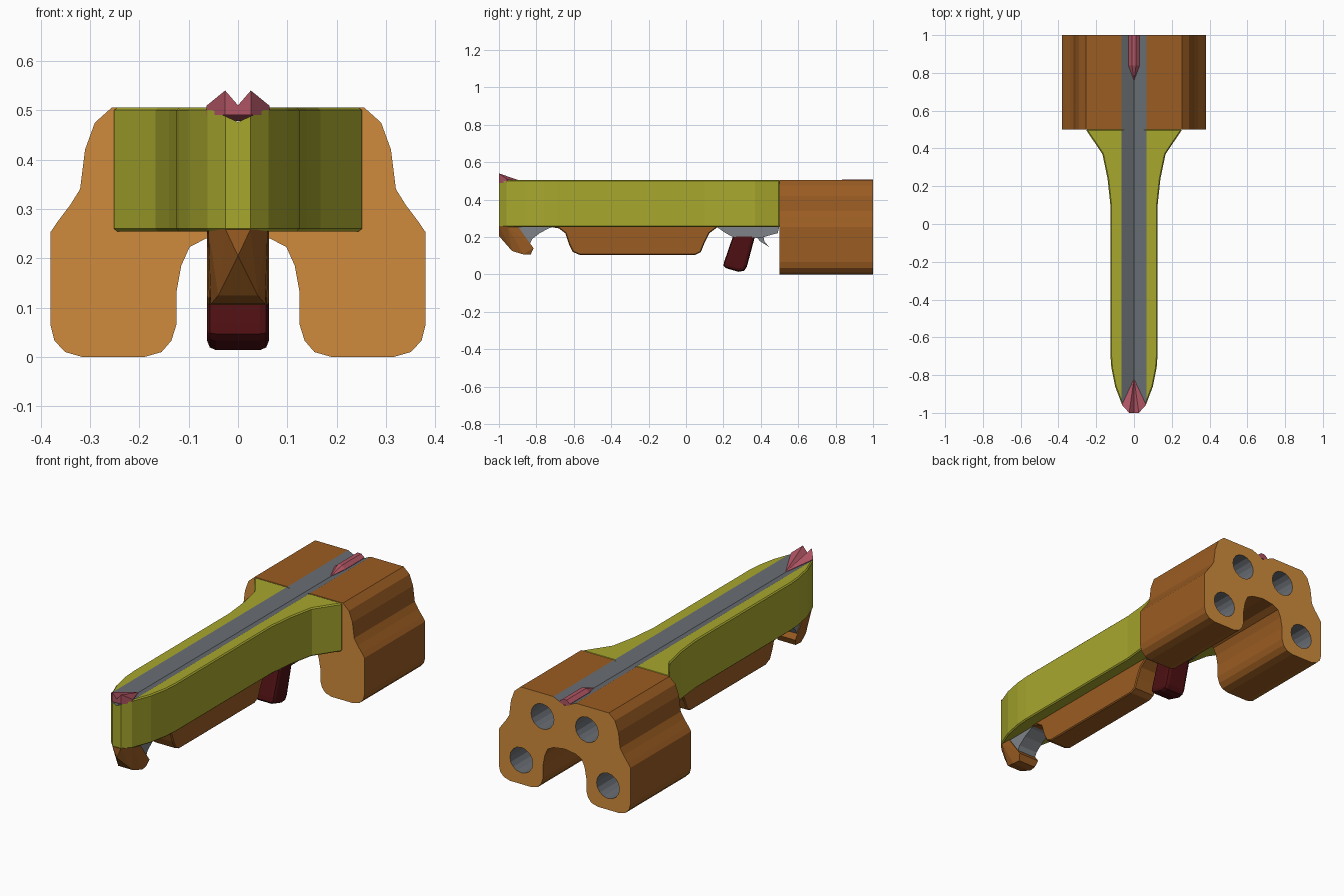
import bpy, bmesh, math
from mathutils import Vector

if "Cube" in bpy.data.objects:
    bpy.data.objects.remove(bpy.data.objects["Cube"])


def mat(name, rgb):
    m = bpy.data.materials.new(name)
    m.diffuse_color = (*rgb, 1)
    m.use_nodes = True
    m.node_tree.nodes["Principled BSDF"].inputs["Base Color"].default_value = m.diffuse_color
    return m


YELLOW = mat("olive yellow", (0.39, 0.39, 0.027))
BROWN = mat("brown", (0.323, 0.107, 0.016))
TAN = mat("light tan", (0.63, 0.26, 0.045))
GREY = mat("grey", (0.21, 0.225, 0.245))
DARK = mat("dark grey", (0.14, 0.155, 0.17))
PINK = mat("rose", (0.43, 0.09, 0.125))
RED = mat("dark red", (0.075, 0.005, 0.006))


def finish(name, bm, mats):
    bmesh.ops.recalc_face_normals(bm, faces=bm.faces)
    me = bpy.data.meshes.new(name)
    bm.to_mesh(me)
    bm.free()
    ob = bpy.data.objects.new(name, me)
    bpy.context.collection.objects.link(ob)
    for m in mats:
        me.materials.append(m)
    return ob


def apply_mod(ob, mod):
    bpy.context.view_layer.objects.active = ob
    bpy.ops.object.modifier_apply(modifier=mod.name)


def prism(name, pts, axis, lo, hi, mats, bevel=0, segments=1):
    """Extrude a 2D profile along one axis."""
    place = {"x": lambda p, d: (d, p[0], p[1]),
             "y": lambda p, d: (p[0], d, p[1]),
             "z": lambda p, d: (p[0], p[1], d)}[axis]
    bm = bmesh.new()
    a = [bm.verts.new(place(p, lo)) for p in pts]
    b = [bm.verts.new(place(p, hi)) for p in pts]
    bm.faces.new(a)
    bm.faces.new(b)
    for i in range(len(pts)):
        j = (i + 1) % len(pts)
        bm.faces.new((a[i], a[j], b[j], b[i]))
    ob = finish(name, bm, mats)
    if bevel:
        m = ob.modifiers.new("bevel", "BEVEL")
        m.width = bevel
        m.segments = segments
        m.limit_method = "ANGLE"
        m.angle_limit = math.radians(60)
        apply_mod(ob, m)
    return ob


def hull(name, pts, mats):
    """Convex solid from points mirrored across x."""
    bm = bmesh.new()
    full = {(s * x, y, z) for x, y, z in pts for s in (1, -1)}
    for p in sorted(full):
        bm.verts.new(p)
    res = bmesh.ops.convex_hull(bm, input=bm.verts)
    loose = [v for v in bm.verts if not v.link_faces]
    bmesh.ops.delete(bm, geom=loose, context="VERTS")
    bmesh.ops.dissolve_limit(bm, angle_limit=0.02, verts=bm.verts, edges=bm.edges)
    return finish(name, bm, mats)


def cut(ob, cutter):
    m = ob.modifiers.new("cut", "BOOLEAN")
    m.operation = "DIFFERENCE"
    m.solver = "EXACT"
    m.material_mode = "TRANSFER"
    m.object = cutter
    apply_mod(ob, m)


def mirrored(half):
    return half + [(-x, y) for x, y in reversed(half) if abs(x) > 1e-6]


# Main body: plan outline extruded upwards
body = prism("body", mirrored([
    (0.025, -1), (0.062, -0.96), (0.1, -0.86), (0.12, -0.76), (0.125, -0.69),
    (0.125, 0.1), (0.14, 0.24), (0.167, 0.37), (0.255, 0.5)]),
    "z", 0.254, 0.506, [YELLOW], 0.006)

# Rear barrel block: arched section with light end faces
block = prism("barrel_block", mirrored([
    (0, 0.25), (0.065, 0.24), (0.098, 0.223), (0.115, 0.185), (0.125, 0.13),
    (0.125, 0.065), (0.135, 0.033), (0.155, 0.01), (0.19, 0), (0.315, 0),
    (0.35, 0.01), (0.372, 0.033), (0.38, 0.065), (0.38, 0.253), (0.365, 0.275),
    (0.34, 0.308), (0.32, 0.34), (0.31, 0.42), (0.29, 0.475), (0.255, 0.506),
    (0, 0.506)]), "y", 0.5, 1, [BROWN, TAN])
for f in block.data.polygons:
    f.material_index = 1 if abs(f.normal.y) > 0.9 else 0

# Grey V groove along the top of body and block
groove = prism("groove_cutter", [(0.065, 0.506), (0.065, 0.53), (-0.065, 0.53),
               (-0.065, 0.506), (0, 0.476)], "y", -1.1, 1.1, [DARK])
cut(body, groove)
cut(block, groove)

# Four bores in the rear face
R = 0.066
cutters = [groove]
for x, z in ((0.25, 0.125), (-0.25, 0.125), (0.128, 0.385), (-0.128, 0.385)):
    ring = [(x + R * math.cos(t * math.pi / 8), z + R * math.sin(t * math.pi / 8))
            for t in range(16)]
    bore = prism("bore_cutter", ring, "y", 0.55, 1.05, [DARK])
    cut(block, bore)
    cutters.append(bore)
for c in cutters:
    bpy.data.objects.remove(c)

# Front sight: twin peaks fading back into the groove
bm = bmesh.new()
V = {k: bm.verts.new(p) for k, p in {"valley": (0, -1, 0.51), "tail": (0, -0.82, 0.478)}.items()}
for s in (1, -1):
    for k, p in {"peak": (0.026, -1, 0.54), "base": (0.026, -1, 0.49),
                 "side": (0.064, -0.957, 0.509), "foot": (0.064, -0.957, 0.49)}.items():
        V[k, s] = bm.verts.new((s * p[0], p[1], p[2]))
bm.faces.new([V["base", -1], V["base", 1], V["peak", 1], V["valley"], V["peak", -1]])
bm.faces.new([V["base", -1], V["foot", -1], V["tail"], V["foot", 1], V["base", 1]])
for s in (1, -1):
    bm.faces.new([V["base", s], V["foot", s], V["side", s], V["peak", s]])
    bm.faces.new([V["peak", s], V["side", s], V["tail"]])
    bm.faces.new([V["valley"], V["peak", s], V["tail"]])
    bm.faces.new([V["side", s], V["foot", s], V["tail"]])
finish("front_sight", bm, [PINK])

# Rear sight: pointed ridge lying in the groove
hull("rear_sight", [(0.03, 1, 0.48), (0.03, 1, 0.492), (0.011, 1, 0.508),
     (0.03, 0.84, 0.48), (0.03, 0.84, 0.492), (0.011, 0.84, 0.508),
     (0, 0.76, 0.478)], [PINK])

# Front hook and its grey backing
hull("front_hook", [(0.025, -1, 0.258), (0, -1, 0.205), (0.06, -0.955, 0.258),
     (0.04, -0.93, 0.125), (0.055, -0.87, 0.107), (0.05, -0.83, 0.107),
     (0.06, -0.815, 0.14), (0.06, -0.9, 0.258)], [BROWN])
prism("hook_backing", [(-0.92, 0.26), (-0.84, 0.155), (-0.822, 0.19), (-0.78, 0.222),
      (-0.73, 0.248), (-0.69, 0.26)], "x", -0.055, 0.055, [GREY])

# Foregrip under the body
prism("foregrip", [(-0.76, 0.26), (-0.68, 0.246), (-0.645, 0.22), (-0.625, 0.16),
      (-0.605, 0.12), (-0.57, 0.105), (0.05, 0.105), (0.08, 0.12), (0.1, 0.17),
      (0.125, 0.22), (0.165, 0.25), (0.2, 0.26)], "x", -0.063, 0.063, [BROWN], 0.014)

# Trigger housing, trigger and handle
prism("trigger_housing", [(0.1, 0.26), (0.17, 0.25), (0.21, 0.222), (0.25, 0.2),
      (0.4, 0.195), (0.45, 0.21), (0.49, 0.22), (0.5, 0.26)],
      "x", -0.06, 0.06, [GREY])
prism("trigger", [(0.37, 0.21), (0.395, 0.178), (0.445, 0.146), (0.42, 0.175),
      (0.412, 0.21)], "x", -0.015, 0.015, [GREY])
prism("handle", [(0.255, 0.215), (0.205, 0.07), (0.2, 0.047), (0.215, 0.033),
      (0.28, 0.014), (0.31, 0.019), (0.325, 0.04), (0.372, 0.215)],
      "x", -0.0625, 0.0625, [RED], 0.018, 2)
